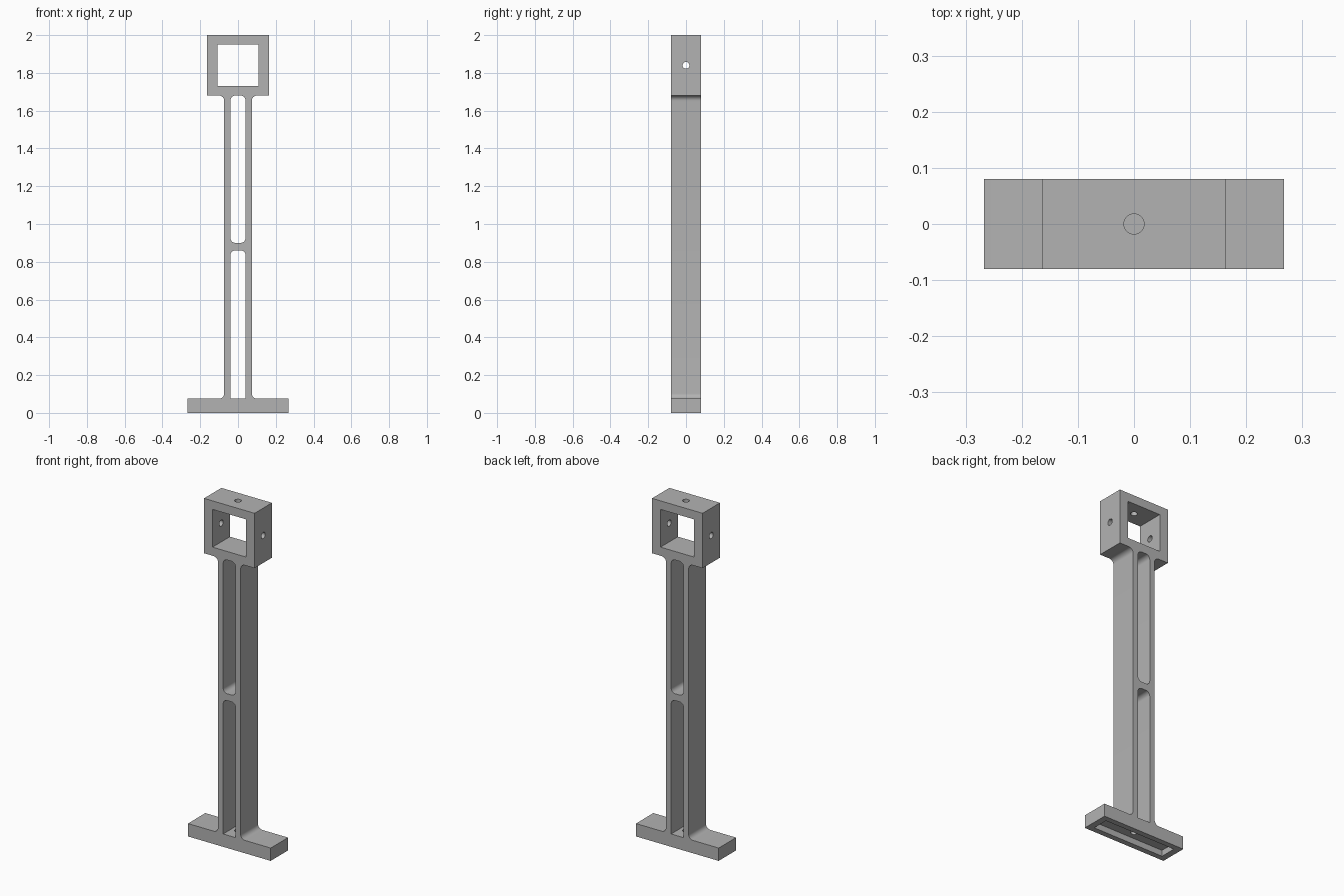
import bpy, bmesh
from math import pi, cos, sin
from mathutils import Matrix

if "Cube" in bpy.data.objects:
    bpy.data.objects.remove(bpy.data.objects["Cube"], do_unlink=True)

DEPTH = 0.16
FILLET = 0.028
SCREW = 0.018

grey = bpy.data.materials.new("plain grey")
grey.use_nodes = True
color = (0.45, 0.45, 0.45, 1)
grey.diffuse_color = color
grey.node_tree.nodes["Principled BSDF"].inputs["Base Color"].default_value = color


def make_object(name, bm):
    bmesh.ops.recalc_face_normals(bm, faces=bm.faces[:])
    mesh = bpy.data.meshes.new(name)
    bm.to_mesh(mesh)
    bm.free()
    mesh.materials.append(grey)
    obj = bpy.data.objects.new(name, mesh)
    bpy.context.collection.objects.link(obj)
    return obj


def arc(cx, cz, start, end, r=FILLET, steps=8):
    return [(cx + r * cos(start + (end - start) * i / steps),
             cz + r * sin(start + (end - start) * i / steps)) for i in range(steps + 1)]


def prism(name, outline, depth):
    """Extrude an x-z outline symmetrically along y."""
    bm = bmesh.new()
    face = bm.faces.new([bm.verts.new((x, -depth / 2, z)) for x, z in outline])
    out = bmesh.ops.extrude_face_region(bm, geom=[face])
    moved = [v for v in out["geom"] if isinstance(v, bmesh.types.BMVert)]
    bmesh.ops.translate(bm, verts=moved, vec=(0, depth, 0))
    return make_object(name, bm)


def slot(name, half, low, high, round_bottom):
    """Tall opening with rounded top corners."""
    r = 0.026
    right = arc(half - r, high - r, 0, pi / 2, r)
    if round_bottom:
        right = arc(half - r, low + r, -pi / 2, 0, r) + right
    else:
        right = [(half, low)] + right
    return prism(name, right + [(-x, z) for x, z in reversed(right)], DEPTH * 2)


def box(name, size, center):
    bm = bmesh.new()
    bmesh.ops.create_cube(bm, size=1, matrix=Matrix.Translation(center) @ Matrix.Diagonal((*size, 1)))
    return make_object(name, bm)


def drill(name, length, center, axis=None):
    bm = bmesh.new()
    turn = Matrix.Rotation(pi / 2, 4, axis) if axis else Matrix.Identity(4)
    bmesh.ops.create_cone(bm, cap_ends=True, segments=32, radius1=SCREW, radius2=SCREW,
                          depth=length, matrix=Matrix.Translation(center) @ turn)
    return make_object(name, bm)


# Foot, column and head share one filleted silhouette
FOOT, NECK, LEG = 0.075, 1.68, 0.073
half = [(0.267, 0), (0.267, FOOT)]
half += arc(LEG + FILLET, FOOT + FILLET, -pi / 2, -pi)
half += arc(LEG + FILLET, NECK - FILLET, pi, pi / 2)
half += [(0.163, NECK), (0.163, 2)]
stand = prism("bracket_stand", half + [(-x, z) for x, z in reversed(half)], DEPTH)

# Openings, screw holes and the pocket under the foot
cutters = [
    slot("lower_slot", 0.04, FOOT, 0.86, False),
    slot("upper_slot", 0.04, 0.9, NECK, True),
    box("head_window", (0.216, DEPTH * 2, 0.22), (0, 0, 1.84)),
    box("foot_pocket", (0.46, 0.095, 0.07), (0, 0, 0)),
    drill("side_screws", 0.5, (0, 0, 1.84), 'Y'),
    drill("top_screw", 0.15, (0, 0, 1.975)),
    drill("foot_screw", 0.15, (0, 0, 0.05)),
]
for cutter in cutters:
    mod = stand.modifiers.new(cutter.name, 'BOOLEAN')
    mod.operation = 'DIFFERENCE'
    mod.solver = 'EXACT'
    mod.object = cutter
    cutter.hide_render = True

# Bake the cuts and drop the helpers
bpy.context.view_layer.update()
graph = bpy.context.evaluated_depsgraph_get()
finished = bpy.data.meshes.new_from_object(stand.evaluated_get(graph))
stand.modifiers.clear()
stand.data = finished
for cutter in cutters:
    bpy.data.objects.remove(cutter, do_unlink=True)

bpy.context.view_layer.objects.active = stand
stand.select_set(True)
bpy.ops.object.shade_smooth_by_angle(angle=pi / 6)
